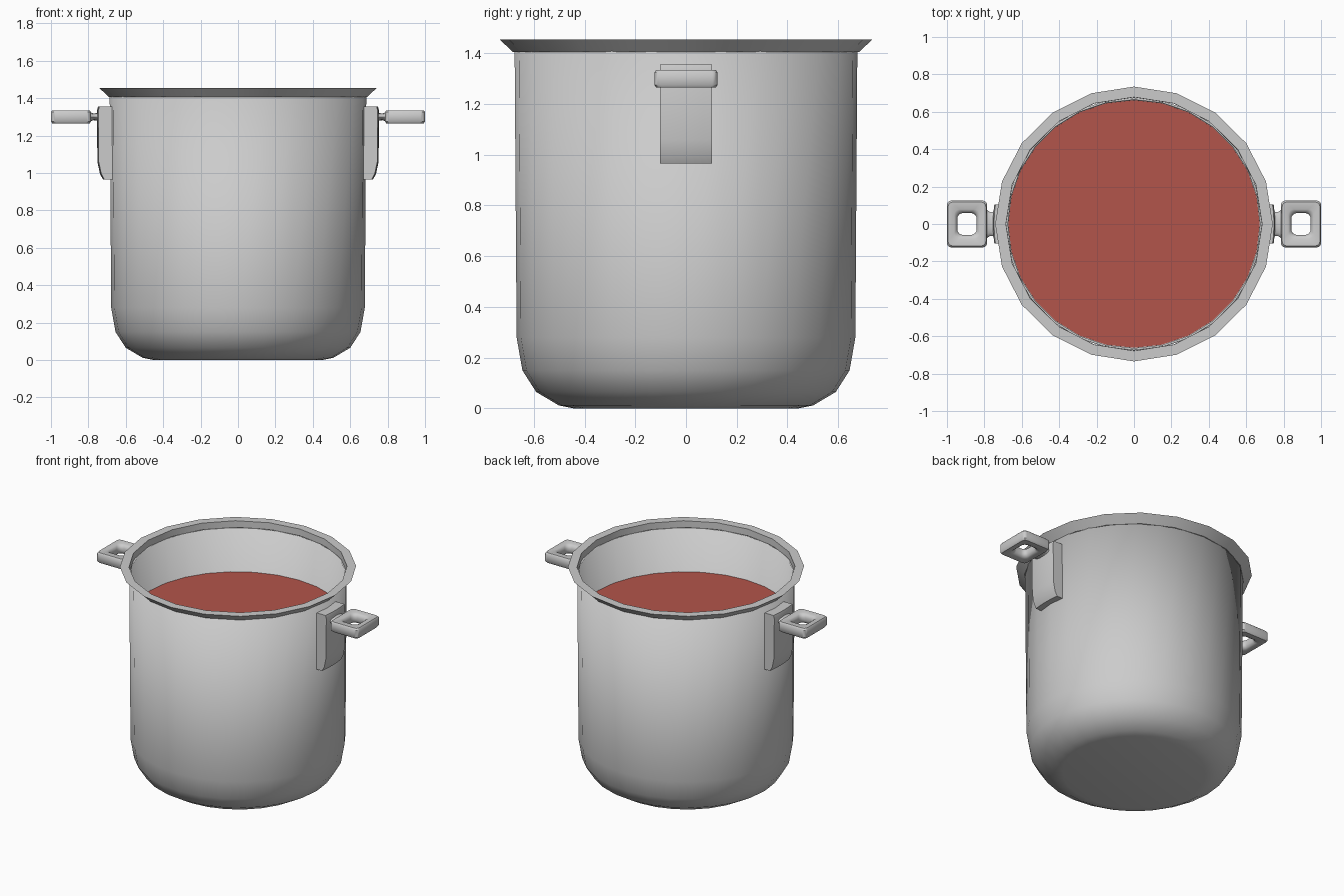
import bpy, bmesh, math

if "Cube" in bpy.data.objects:
    bpy.data.objects.remove(bpy.data.objects["Cube"])

def finish(name, bm, angle=35):
    bmesh.ops.remove_doubles(bm, verts=bm.verts, dist=1e-5)
    bmesh.ops.recalc_face_normals(bm, faces=bm.faces)
    me = bpy.data.meshes.new(name)
    bm.to_mesh(me)
    bm.free()
    ob = bpy.data.objects.new(name, me)
    bpy.context.collection.objects.link(ob)
    bpy.ops.object.select_all(action='DESELECT')
    ob.select_set(True)
    bpy.context.view_layer.objects.active = ob
    bpy.ops.object.shade_smooth_by_angle(angle=math.radians(angle))
    return ob

def skin(bm, rings, close_rings=False, close_loop=True, caps=False):
    """Bridge a list of point rings with quads."""
    vs = [[bm.verts.new(p) for p in r] for r in rings]
    n, m = len(vs), len(vs[0])
    for i in range(n if close_rings else n - 1):
        a, b = vs[i], vs[(i + 1) % n]
        for j in range(m if close_loop else m - 1):
            k = (j + 1) % m
            bm.faces.new((a[j], a[k], b[k], b[j]))
    if caps:
        bm.faces.new(vs[0])
        bm.faces.new(vs[-1])

def circle(r, z, n, sy):
    return [(r * math.cos(2 * math.pi * i / n), r * sy * math.sin(2 * math.pi * i / n), z)
            for i in range(n)]

# Pot wall with rounded base, given a thin inner wall
N = 28
bm = bmesh.new()
profile = [(0.45, 0.0), (0.51, 0.012), (0.60, 0.065), (0.655, 0.15), (0.678, 0.28), (0.686, 1.41)]
skin(bm, [circle(r, z, N, 0.985) for r, z in profile])
bmesh.ops.holes_fill(bm, edges=[e for e in bm.edges if e.is_boundary and e.verts[0].co.z < 0.001], sides=0)
pot = finish("pot_body", bm, 50)
sol = pot.modifiers.new("wall", 'SOLIDIFY')
sol.thickness = 0.012
sol.offset = -1

# Flared rim with a flat top
bm = bmesh.new()
rim = [(0.684, 1.405), (0.69, 1.405), (0.742, 1.455), (0.685, 1.455)]
skin(bm, [circle(r, z, 20, 0.99) for r, z in rim], close_rings=True)
finish("rim", bm, 30)

# Soup surface
bm = bmesh.new()
bm.faces.new([bm.verts.new(p) for p in circle(0.672, 1.11, N, 0.985)])
soup = finish("soup", bm)
mat = bpy.data.materials.new("soup_red")
mat.diffuse_color = (0.45, 0.09, 0.07, 1)
mat.use_nodes = True
mat.node_tree.nodes["Principled BSDF"].inputs["Base Color"].default_value = mat.diffuse_color
soup.data.materials.append(mat)

def rounded_rect(cx, hx, hy, r, z, s):
    pts = []
    for qx, qy, a0 in ((1, 1, 0), (-1, 1, 90), (-1, -1, 180), (1, -1, 270)):
        for k in range(5):
            a = math.radians(a0 + 22.5 * k)
            pts.append((s * (cx + qx * (hx - r) + r * math.cos(a)),
                        qy * (hy - r) + r * math.sin(a), z))
    return pts

for side, s in (("right", 1), ("left", -1)):
    # Curved bracket hugging the wall
    bm = bmesh.new()
    prof = [(0.675, 0.965), (0.722, 0.965), (0.738, 0.995), (0.752, 1.06), (0.754, 1.335),
            (0.748, 1.355), (0.675, 1.355)]
    rings = []
    for k in range(7):
        y = 0.103 * (k / 3 - 1)
        rings.append([(s * (math.sqrt(r * r - y * y)), y, z) for r, z in prof])
    skin(bm, rings, caps=True)
    finish("bracket_" + side, bm, 30)

    # Waisted neck joining bracket and grip
    bm = bmesh.new()
    rings = []
    for x, hy, hz in ((0.735, 0.075, 0.03), (0.755, 0.065, 0.02), (0.772, 0.065, 0.018), (0.80, 0.085, 0.028)):
        rings.append([(s * x, hy * math.cos(a), 1.30 + hz * math.sin(a))
                      for a in [math.pi * i / 8 for i in range(16)]])
    skin(bm, rings, caps=True)
    finish("neck_" + side, bm)

    # Square loop grip with softened edges
    bm = bmesh.new()
    section = [(0, -0.025), (0, 0.025), (0.12, 0.035), (0.7, 0.035), (0.9, 0.027), (1, 0.012),
               (1, -0.012), (0.9, -0.027), (0.7, -0.035), (0.12, -0.035)]
    rings = [rounded_rect(0.893, 0.107 - 0.055 * t, 0.125 - 0.066 * t, 0.022 + 0.01 * t, 1.30 + z, s)
             for t, z in section]
    skin(bm, rings, close_rings=True)
    finish("grip_" + side, bm, 40)
